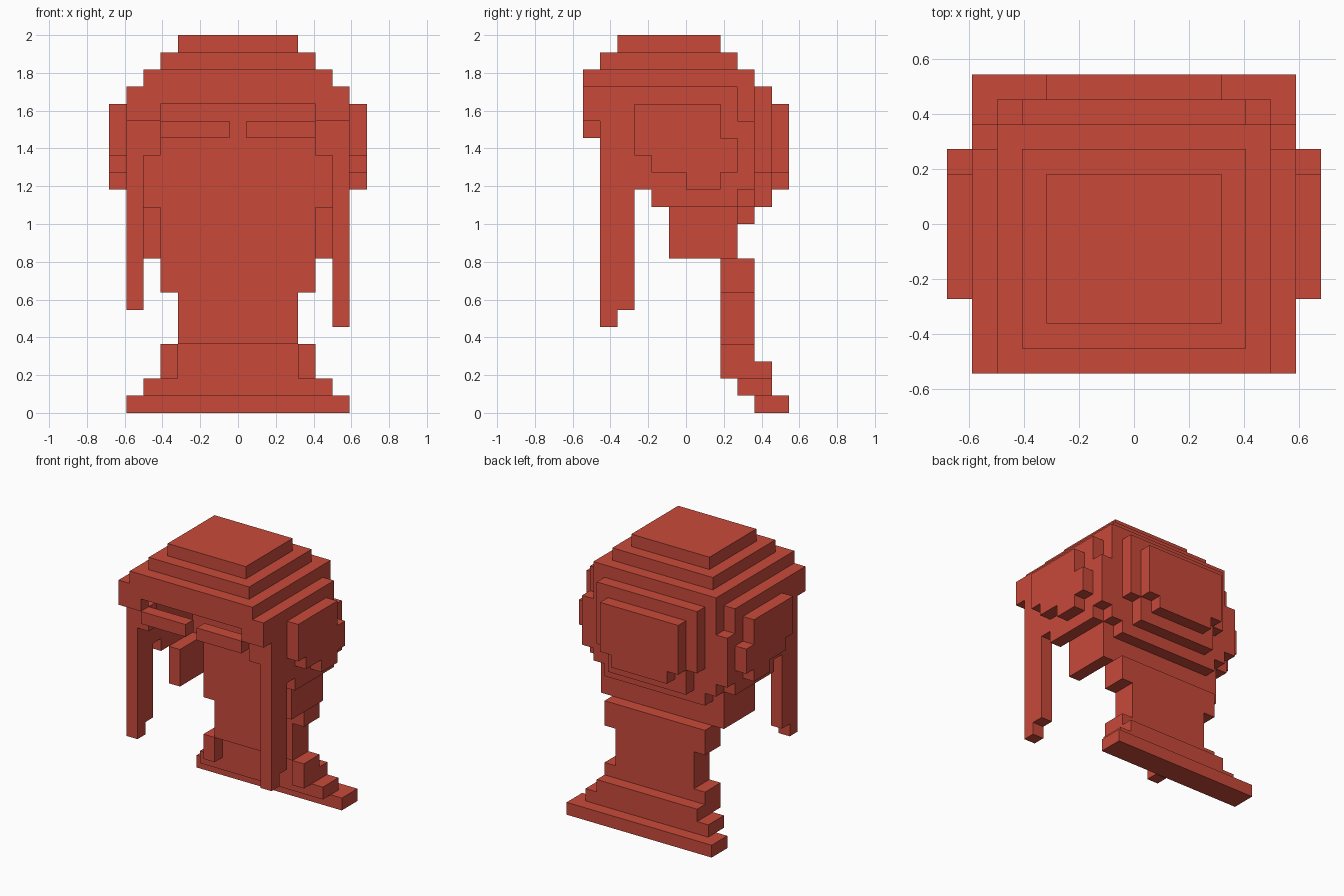
import bpy, bmesh, math
from mathutils import Vector

if "Cube" in bpy.data.objects:
    bpy.data.objects.remove(bpy.data.objects["Cube"])

U = 1 / 11            # one block; the model is 22 blocks tall
mat = bpy.data.materials.new("red hair")
mat.diffuse_color = (0.58, 0.068, 0.042, 1)
mat.use_nodes = True
mat.node_tree.nodes["Principled BSDF"].inputs["Base Color"].default_value = mat.diffuse_color


def box(x0, x1, y0, y1, z0, z1):
    """Set of unit blocks inside a range given in block units (x edges are at halves)."""
    return {(x, y, z)
            for x in range(round(x0 + 0.5), round(x1 + 0.5))
            for y in range(y0, y1) for z in range(z0, z1)}


def mid(w, y0, y1, z0, z1):
    return box(-w, w, y0, y1, z0, z1)


def pair(x0, x1, y0, y1, z0, z1):
    return box(x0, x1, y0, y1, z0, z1) | box(-x1, -x0, y0, y1, z0, z1)


parts = {}

# Stepped crown, with the fringe band at the front
parts["crown"] = (mid(3.5, -4, 2, 21, 22) | mid(4.5, -5, 3, 20, 21)
                  | mid(5.5, -6, 4, 19, 20))
parts["fringe"] = (mid(6.5, -6, -5, 18, 19) | pair(4.5, 6.5, -6, -5, 17, 18)
                   | pair(4.5, 5.5, -5, -4, 15, 17))

# Floating eyebrows
parts["eyebrows"] = pair(0.5, 4.5, -6, -5, 16, 17)

# Side walls with raised ear panels and low cheek flaps
parts["side_walls"] = (pair(5.5, 6.5, -5, 3, 17, 19) | pair(5.5, 6.5, -5, 4, 14, 17)
                       | pair(5.5, 6.5, -5, 4, 13, 14) | pair(5.5, 6.5, -2, 3, 12, 13))
parts["side_panels"] = (pair(6.5, 7.5, -3, 2, 16, 18) | pair(6.5, 7.5, -3, 3, 15, 16)
                        | pair(6.5, 7.5, -2, 3, 14, 15) | pair(6.5, 7.5, 0, 2, 13, 14))
parts["neck_flaps"] = pair(4.5, 5.5, -1, 2, 9, 12)

# Long front locks, the left one a block shorter
parts["right_lock"] = box(5.5, 6.5, -5, -4, 5, 13) | box(5.5, 6.5, -4, -3, 6, 13)
parts["left_lock"] = box(-6.5, -5.5, -5, -4, 6, 13) | box(-6.5, -5.5, -4, -3, 7, 13)

# Back of the head, layered outwards
parts["back_hair"] = (mid(5.5, 2, 3, 9, 19) | mid(5.5, 3, 4, 12, 19) | mid(4.5, 3, 4, 11, 12)
                      | mid(4.5, 4, 5, 14, 19) | mid(3.5, 4, 5, 12, 14)
                      | mid(3.5, 5, 6, 14, 18) | mid(2.5, 5, 6, 13, 14))

# Long hair down the back, flaring at the tips
parts["long_hair"] = (mid(4.5, 2, 4, 7, 9) | mid(3.5, 2, 4, 4, 7)
                      | mid(4.5, 3, 4, 2, 4) | pair(3.5, 4.5, 2, 3, 2, 4)
                      | mid(4.5, 4, 5, 2, 3) | mid(5.5, 3, 5, 1, 2) | mid(6.5, 4, 6, 0, 1))

everything = set().union(*parts.values())


def build(name, cells):
    """Skin a part, leaving out faces hidden against other blocks."""
    bm = bmesh.new()
    for c in sorted(cells):
        centre = Vector((c[0], c[1] + 0.5, c[2] + 0.5))
        for axis in range(3):
            for s in (-1, 1):
                n = [0, 0, 0]
                n[axis] = s
                if (c[0] + n[0], c[1] + n[1], c[2] + n[2]) in everything:
                    continue
                n = Vector(n)
                a = Vector((0, 0, 0))
                a[(axis + 1) % 3] = 1
                b = n.cross(a)
                quad = [centre + (n + p * a + q * b) / 2
                        for p, q in ((-1, -1), (1, -1), (1, 1), (-1, 1))]
                bm.faces.new([bm.verts.new(v * U) for v in quad])
    bmesh.ops.remove_doubles(bm, verts=bm.verts, dist=1e-4)
    bmesh.ops.dissolve_limit(bm, angle_limit=math.radians(1),
                             verts=bm.verts, edges=bm.edges)
    me = bpy.data.meshes.new(name)
    bm.to_mesh(me)
    bm.free()
    me.materials.append(mat)
    bpy.context.collection.objects.link(bpy.data.objects.new(name, me))


for part, blocks in parts.items():
    build(part, blocks)
